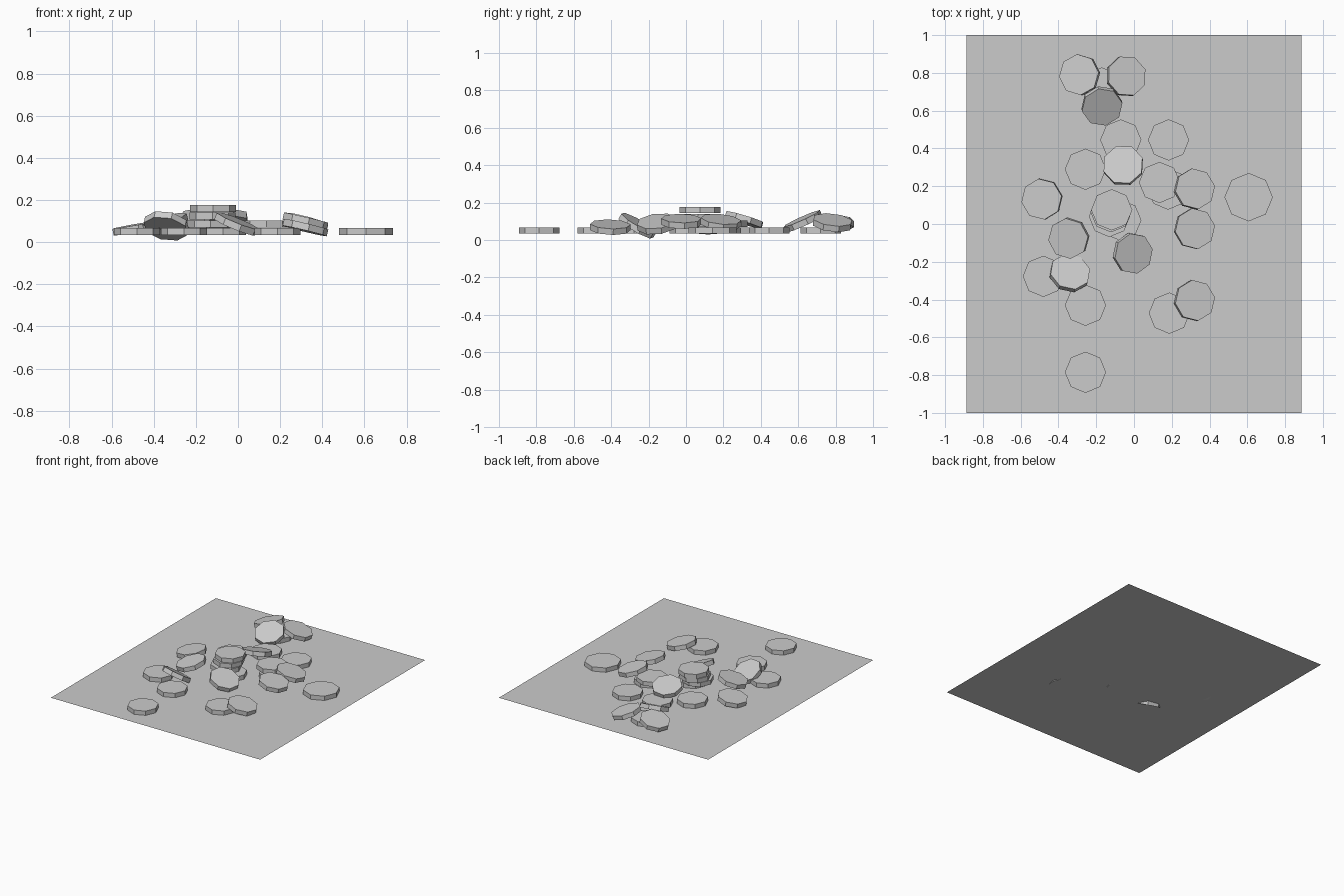
import bpy
from mathutils import Vector, Matrix

cube = bpy.data.objects.get("Cube")
if cube:
    bpy.data.objects.remove(cube, do_unlink=True)

# One plain grey for everything
grey = bpy.data.materials.new("plain_grey")
colour = (0.6, 0.6, 0.6, 1)
grey.diffuse_color = colour
grey.use_nodes = True
grey.node_tree.nodes["Principled BSDF"].inputs["Base Color"].default_value = colour

GROUND = 0.033
THICK = 0.033
RADIUS = 0.109


def finish(name):
    obj = bpy.context.object
    obj.name = name
    obj.data.materials.append(grey)
    return obj


def disc(name, x, y, z, lean=(0, 0), spin=0.0, radius=RADIUS):
    """Eight-sided disc centred at x, y, z, its top leaning toward lean."""
    bpy.ops.mesh.primitive_cylinder_add(vertices=8, radius=radius, depth=THICK)
    obj = finish(name)
    normal = Vector((lean[0], lean[1], 1))
    turn = Vector((0, 0, 1)).rotation_difference(normal).to_matrix().to_4x4()
    obj.matrix_world = (Matrix.Translation((x, y, z)) @ turn
                        @ Matrix.Rotation(spin, 4, "Z"))


# Ground sheet
bpy.ops.mesh.primitive_plane_add(size=2, location=(0, 0, GROUND))
sheet = finish("ground_sheet")
sheet.scale.x = 0.888

# Discs lying flat on the sheet
rest = GROUND + THICK / 2 + 0.001
for x, y in [(-0.257, -0.785), (-0.257, -0.43), (0.187, -0.472),
             (-0.48, -0.277), (0.183, 0.445), (-0.07, 0.445),
             (-0.257, 0.29), (-0.17, 0.72), (0.18, 0.185), (-0.07, 0.02)]:
    disc("flat_disc", x, y, rest)
disc("large_disc", 0.607, 0.142, rest, radius=0.128)

# Discs stacked on others
for x, y, level in [(-0.13, 0.04, 1), (-0.122, 0.065, 2),
                    (-0.118, 0.075, 3), (0.135, 0.22, 1)]:
    disc("stacked_disc", x, y, rest + level * 0.0365)

# Discs leaning on others: x, y, z, lean, spin
for x, y, z, lean, spin in [
        (-0.057, 0.31, 0.108, (-0.08, 0.3), 0.35),
        (-0.17, 0.625, 0.1, (0.1, -0.45), 0.2),
        (-0.007, -0.155, 0.086, (0.4, -0.12), 0.2),
        (-0.288, 0.79, 0.092, (-0.28, 0.05), 0.1),
        (-0.042, 0.782, 0.093, (0.32, 0.12), 0.35),
        (-0.487, 0.132, 0.066, (-0.18, -0.03), 0.15),
        (-0.345, -0.075, 0.093, (-0.25, -0.15), 0.1),
        (-0.34, -0.26, 0.077, (0.2, 0.58), 0.2),
        (0.32, 0.185, 0.096, (0.26, 0.1), 0.15),
        (0.32, -0.025, 0.1, (0.23, 0.02), 0.15),
        (0.32, -0.405, 0.069, (0.24, 0.04), 0.15)]:
    disc("leaning_disc", x, y, z, lean, spin)
